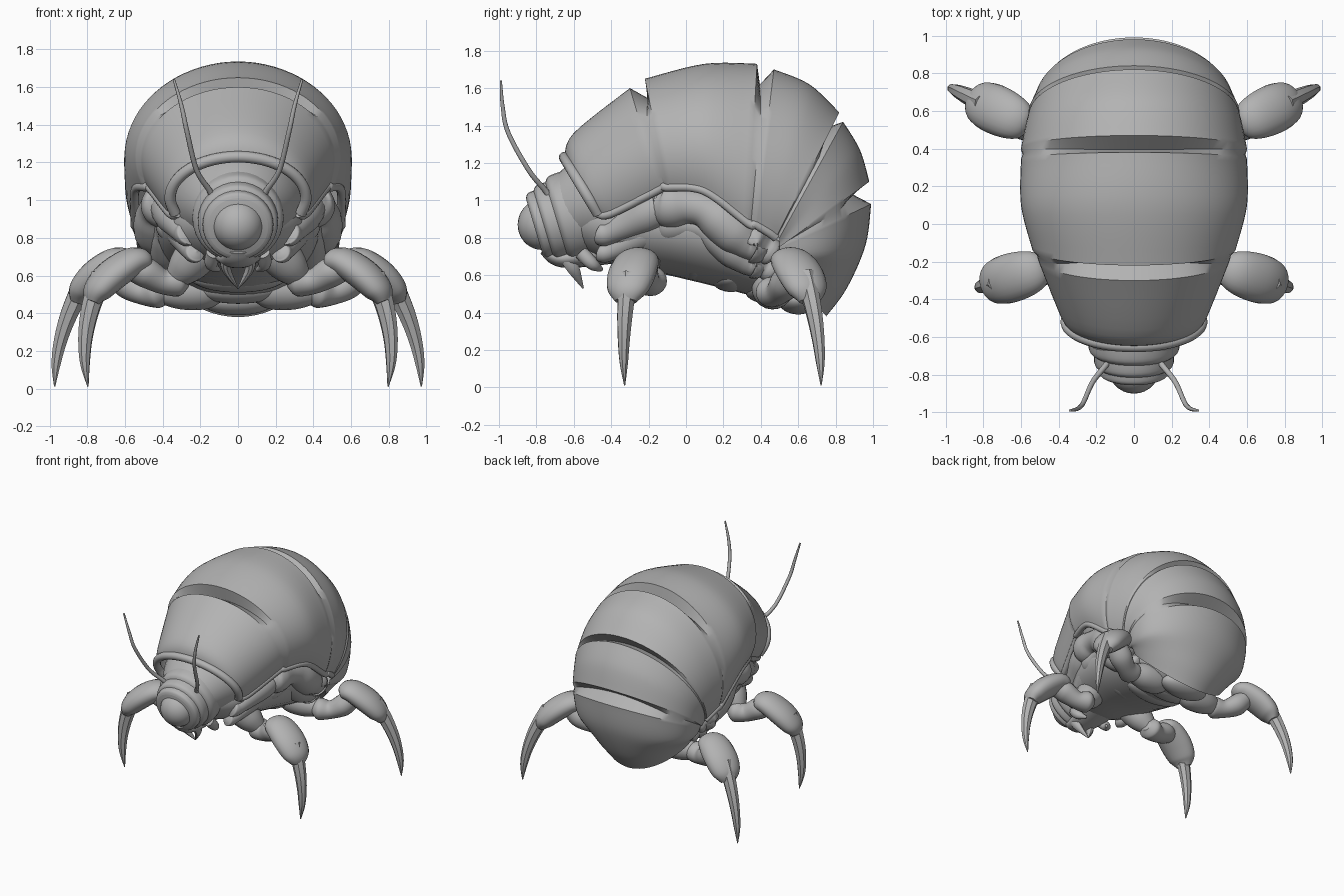
import bpy, bmesh, math
from mathutils import Vector

if "Cube" in bpy.data.objects:
    bpy.data.objects.remove(bpy.data.objects["Cube"])

grey = bpy.data.materials.new("plain grey")
grey.use_nodes = True
SHADE = 0.45
grey.diffuse_color = (SHADE, SHADE, SHADE, 1)
bsdf = next(n for n in grey.node_tree.nodes if n.type == "BSDF_PRINCIPLED")
bsdf.inputs["Base Color"].default_value = (SHADE, SHADE, SHADE, 1)


def catmull(p, q, r, e, t):
    return q + t / 2 * (r - p + t * (2 * p - 5 * q + 4 * r - e + t * (3 * (q - r) + e - p)))


def spline(keys, steps=6):
    """Smooth curve through tuples of any length."""
    out = []
    for i in range(len(keys) - 1):
        before, start = keys[max(i - 1, 0)], keys[i]
        end, after = keys[i + 1], keys[min(i + 2, len(keys) - 1)]
        for step in range(steps):
            out.append(tuple(catmull(*column, step / steps)
                             for column in zip(before, start, end, after)))
    return out + [tuple(keys[-1])]


def finish(name, bm, angle=40):
    bmesh.ops.remove_doubles(bm, verts=bm.verts, dist=0.0005)
    bmesh.ops.recalc_face_normals(bm, faces=bm.faces)
    mesh = bpy.data.meshes.new(name)
    bm.to_mesh(mesh)
    bm.free()
    mesh.materials.append(grey)
    ob = bpy.data.objects.new(name, mesh)
    bpy.context.collection.objects.link(ob)
    bpy.ops.object.select_all(action="DESELECT")
    ob.select_set(True)
    bpy.context.view_layer.objects.active = ob
    bpy.ops.object.shade_smooth_by_angle(angle=math.radians(angle))


def loft(name, rows, closed, angle=40):
    bm = bmesh.new()
    grid = [[bm.verts.new(point) for point in row] for row in rows]
    count = len(rows[0])
    for row, following in zip(grid, grid[1:]):
        for j in range(count if closed else count - 1):
            k = (j + 1) % count
            bm.faces.new((row[j], row[k], following[k], following[j]))
    if closed:
        bm.faces.new(grid[0])
        bm.faces.new(grid[-1])
    finish(name, bm, angle)


def tube(name, keys, ref=(1, 0, 0), flat=1, sides=20, angle=40):
    """Loft ellipses along keys (x, y, z, radius along ref); flat scales the other radius."""
    points = spline(keys)
    rows = []
    for i, point in enumerate(points):
        centre = Vector(point[:3])
        ahead = Vector(points[min(i + 1, len(points) - 1)][:3])
        tangent = (ahead - Vector(points[max(i - 1, 0)][:3])).normalized()
        across = Vector(ref)
        across = (across - tangent * across.dot(tangent)).normalized()
        other = tangent.cross(across) * flat
        radius = max(point[3], 0.003)
        turns = [math.tau * k / sides for k in range(sides)]
        rows.append([centre + radius * (across * math.cos(a) + other * math.sin(a)) for a in turns])
    loft(name, rows, True, angle)


def ball(name, centre, size):
    bm = bmesh.new()
    bmesh.ops.create_uvsphere(bm, u_segments=28, v_segments=18, radius=1)
    bmesh.ops.scale(bm, vec=size, verts=bm.verts)
    bmesh.ops.translate(bm, vec=centre, verts=bm.verts)
    finish(name, bm)


# Back plates: ribs given as top (y, z), lower end (y, z), half width
PLATES = [
    [(-.65, 1.23, -.47, .93, .36), (-.6, 1.36, -.4, .93, .4), (-.3, 1.6, -.14, 1.06, .51)],
    [(-.22, 1.65, -.1, 1.07, .54), (.1, 1.73, .1, 1.05, .6), (.38, 1.73, .33, .88, .6)],
    [(.47, 1.7, .37, .87, .6), (.66, 1.62, .44, .83, .58), (.82, 1.47, .48, .8, .56)],
    [(.84, 1.42, .5, .8, .56), (.93, 1.27, .5, .77, .54), (.98, 1.1, .5, .75, .53)],
    [(.99, .98, .5, .75, .52), (.96, .76, .5, .7, .5), (.86, .53, .5, .7, .46), (.75, .38, .5, .66, .42)],
]
SPREAD = math.radians(112)
LOW = math.cos(SPREAD)
HEART = Vector((0, .2, 1))
ANGLES = [SPREAD * (k / 24 - 1) for k in range(49)]


def rib_row(rib):
    """Arch from side to side; the lowest tail ribs become pointed."""
    top_y, top_z, low_y, low_z, width = rib
    pointed = 1 + 3 * max(0, .7 - top_z)
    row = []
    for a in ANGLES:
        f = max((math.cos(a) - LOW) / (1 - LOW), 0) ** pointed
        row.append(Vector((width * math.sin(a), low_y + (top_y - low_y) * f, low_z + (top_z - low_z) * f)))
    return row


def groove_row(before, after):
    """Sunken row between two plates, deep on top and fading down the sides."""
    row = []
    for a, p, q in zip(ANGLES, before, after):
        mid = (p + q) / 2
        depth = max(.01, .1 * math.cos(min(abs(a) * 1.5, math.pi)))
        row.append(mid + (HEART - mid).normalized() * depth)
    return row


shell = []
for ribs in PLATES:
    rows = [rib_row(rib) for rib in spline(ribs)]
    if shell:
        shell.append(groove_row(shell[-1], rows[0]))
    shell += rows
shell.append([p.lerp(HEART, .2) for p in shell[-1]])
loft("back_shell", shell, False, 35)
tube("front_rim", [(*p, .03) for p in rib_row(PLATES[0][0])[::4]], (0, .9, .5), sides=12)

# Inner body and belly
ball("body_core", (0, .2, 1.12), (.48, .6, .44))
tube("belly", [(0, -.6, .9, .2), (0, -.4, .88, .34), (0, 0, .86, .43), (0, .4, .74, .4),
               (0, .56, .65, .35), (0, .68, .58, .2)], flat=.64, sides=32)
for i in range(6):
    ball(f"belly_fold_{i + 1}", (0, .18 * i - .3, .77 - .06 * i), (.28 - .003 * i * i, .11, .08))


# Head, built of overlapping barrel rings on a slightly sloping axis
def head_ring(name, y, length, radius):
    keys = [(0, y + length * d, 1.1 + .3 * (y + length * d), radius * r)
            for d, r in ((-.5, .86), (-.3, 1), (.3, 1), (.5, .9))]
    tube(name, keys, sides=32)


tube("throat", [(0, -.3, 1.02, .38), (0, -.5, .98, .31), (0, -.68, .92, .21)], flat=.85, sides=32)
head_ring("neck_ring", -.61, .17, .24)
head_ring("head_collar", -.7, .13, .21)
head_ring("face_ring", -.76, .1, .185)
ball("face", (0, -.77, .87), (.135, .13, .135))
tube("chin", [(0, -.76, .74, .06), (0, -.66, .69, .1), (0, -.4, .74, .16)], flat=.5)

for s, side in ((1, "left"), (-1, "right")):
    def limb(name, keys, **options):
        tube(f"{side}_{name}", [(s * x, y, z, r) for x, y, z, r in keys], **options)

    # Rolled lower edge of the shell, with soft lumpy rolls under it
    edge = spline([(rib[4] * math.sin(SPREAD), *rib[2:4]) for ribs in PLATES[:3] for rib in ribs], 3)
    limb("shell_rim", [(x - .01, y, z, .024) for x, y, z in edge], sides=10)
    for name, inward, drop, size in (("upper_roll", .77, .1, .11), ("lower_roll", .66, .2, .09)):
        keys = []
        for i, (x, y, z) in enumerate(edge):
            t = i / (len(edge) - 1)
            radius = size * (1 + .15 * math.sin(i * 1.5)) * math.sin(math.pi * t) ** .4
            keys.append((x * inward, y, z - drop, radius))
        limb(name, keys)

    # Antenna and mouth parts
    limb("antenna", [(.13, -.72, 1, .022), (.15, -.75, 1.05, .016), (.22, -.84, 1.16, .014),
                     (.27, -.95, 1.36, .013), (.3, -.98, 1.5, .011), (.34, -.99, 1.64, .006)], sides=10)
    limb("mandible", [(.07, -.64, .7, .03), (.06, -.6, .63, .024), (0, -.55, .53, .003)], flat=1.4, sides=10)
    limb("palp", [(.13, -.56, .72, .04), (.14, -.5, .66, .035), (.1, -.45, .63, .01)], sides=10)

    # Legs: hip start, knee start, heading, height of the upper leg, splay of the claw
    for leg, hip, knee, heading, low, splay in (
            ("front", (.14, -.3, .8), (.46, -.23), (.96, -.28), .57, .28),
            ("hind", (.08, .46, .54), (.55, .52), (.9, .43), .51, .4)):
        def place(reach, z, radius):
            return (knee[0] + heading[0] * reach, knee[1] + heading[1] * reach, z, radius)

        across = (-s * heading[1], heading[0], 0)
        inner = Vector(hip)
        outer = Vector(place(-.12, low, 0)[:3])
        limb(f"{leg}_hip", [(*inner.lerp(outer, t), r) for t, r in
                            ((0, .07), (.25, .11), (.65, .1), (1, .05))], ref=across)
        limb(f"{leg}_upper_leg", [place(-.2, low, .04), place(-.15, low, .09), place(-.06, low, .075),
                                  place(.04, low + .05, .09), place(.12, .64, .07)], ref=across, flat=.9)
        limb(f"{leg}_knee", [place(0, .68, .02), place(.03, .68, .085), place(.11, .67, .12),
                             place(.22, .6, .13), place(.3, .52, .11), place(.33, .46, .06)],
             ref=across, flat=.65)
        claw = [i / 5 for i in range(6)]
        limb(f"{leg}_claw", [place(.27 + splay * t - .2 * t * t, .6 - .59 * t, .052 * (1 - t) ** .6 + .003)
                             for t in claw], ref=across, flat=1.15, sides=8, angle=30)
